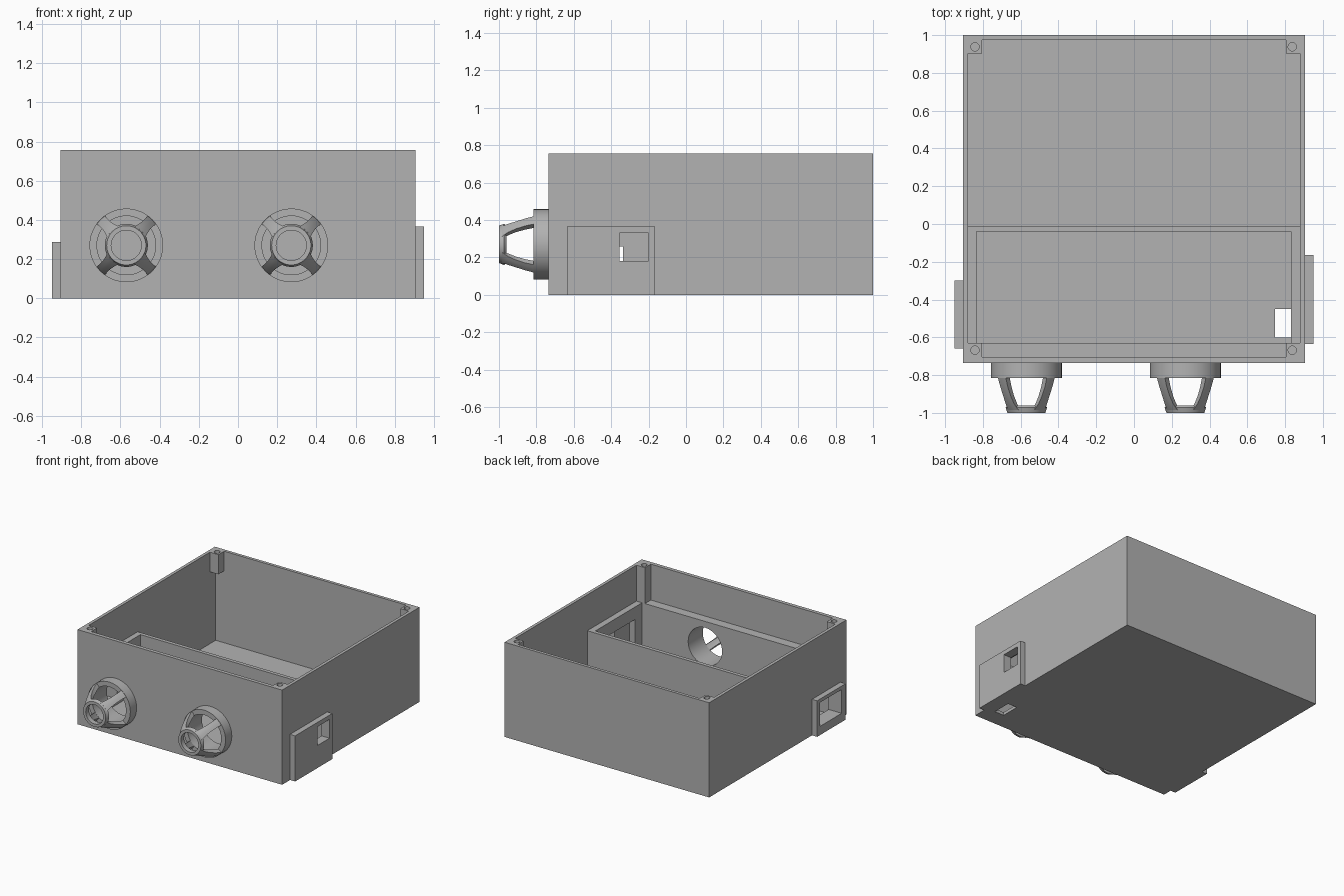
import bpy, bmesh, math
from mathutils import Vector, Matrix

if "Cube" in bpy.data.objects:
    bpy.data.objects.remove(bpy.data.objects["Cube"])

grey = bpy.data.materials.new("plain_grey")
grey.diffuse_color = (0.448, 0.448, 0.448, 1)
grey.use_nodes = True
grey.node_tree.nodes["Principled BSDF"].inputs["Base Color"].default_value = grey.diffuse_color


def make(name, bm):
    bmesh.ops.recalc_face_normals(bm, faces=bm.faces)
    mesh = bpy.data.meshes.new(name)
    bm.to_mesh(mesh)
    bm.free()
    mesh.materials.append(grey)
    ob = bpy.data.objects.new(name, mesh)
    bpy.context.collection.objects.link(ob)
    return ob


def box(name, x0, x1, y0, y1, z0, z1):
    bm = bmesh.new()
    size = Matrix.Diagonal((x1 - x0, y1 - y0, z1 - z0, 1))
    mid = Matrix.Translation(((x0 + x1) / 2, (y0 + y1) / 2, (z0 + z1) / 2))
    bmesh.ops.create_cube(bm, size=1, matrix=mid @ size)
    return make(name, bm)


def cylinder(name, center, r, depth, rot=Matrix()):
    bm = bmesh.new()
    bmesh.ops.create_cone(bm, cap_ends=True, segments=48, radius1=r, radius2=r,
                          depth=depth, matrix=Matrix.Translation(center) @ rot)
    return make(name, bm)


def cut(ob, cutter, keep=False):
    mod = ob.modifiers.new("cut", 'BOOLEAN')
    mod.operation, mod.solver, mod.object = 'DIFFERENCE', 'EXACT', cutter
    bpy.context.view_layer.objects.active = ob
    bpy.ops.object.modifier_apply(modifier=mod.name)
    if not keep:
        bpy.data.objects.remove(cutter)


def smooth(ob):
    bpy.ops.object.select_all(action='DESELECT')
    ob.select_set(True)
    bpy.context.view_layer.objects.active = ob
    bpy.ops.object.shade_smooth_by_angle(angle=math.radians(30))


def tube(name, x, z, profile, steps=48):
    """Closed (radius, y) profile swept around the y axis."""
    bm = bmesh.new()
    rings = []
    for i in range(steps):
        a = 2 * math.pi * i / steps
        rings.append([bm.verts.new((x + r * math.cos(a), y, z + r * math.sin(a)))
                      for r, y in profile])
    n = len(profile)
    for i in range(steps):
        p, q = rings[i], rings[(i + 1) % steps]
        for j in range(n):
            k = (j + 1) % n
            bm.faces.new((p[j], p[k], q[k], q[j]))
    ob = make(name, bm)
    smooth(ob)
    return ob


# Open case: back bay, front compartment, and upper space leaving corner posts
case = box("case", -.905, .905, -.735, 1, 0, .757)
cut(case, box("cutter", -.88, .88, -.01, .975, .025, .6))
cut(case, box("cutter", -.835, .83, -.63, -.04, .025, .6))
cut(case, box("cutter", -.805, .805, -.705, .975, .47, .9))
cut(case, box("cutter", -.88, .88, -.63, .902, .47, .9))

# Screw holes in the corner posts
for x in (-.842, .838):
    for y in (-.668, .938):
        cut(case, cylinder("cutter", (x, y, .70), .022, .3))

# Cable slot in the floor
cut(case, box("cutter", .747, .83, -.60, -.45, -.1, .1))
# Module pocket on the inside of the right wall
cut(case, box("cutter", .80, .88, -.54, -.12, .10, .37))

# Side plates with windows passing through the case wall
right_plate = box("right_plate", .90, .95, -.635, -.165, 0, .365)
left_plate = box("left_plate", -.95, -.90, -.66, -.30, 0, .288)
for plate, dims in ((right_plate, (.7, 1, -.355, -.20, .18, .33)),
                    (left_plate, (-1, -.7, -.61, -.337, .07, .26))):
    window = box("cutter", *dims)
    cut(case, window, keep=True)
    cut(plate, window)

# Two nozzle cages on the front
turn = Matrix.Rotation(math.pi / 2, 4, 'X')
CZ = .27
for side, cx in (("left", -.57), ("right", .272)):
    cut(case, cylinder("cutter", (cx, -.68, CZ), .15, .3, turn))
    tube(side + "_cage_collar", cx, CZ,
         [(.188, -.73), (.188, -.815), (.15, -.815), (.15, -.73)])
    tube(side + "_cage_tip", cx, CZ,
         [(.098, -.96), (.11, -.972), (.10, -1), (.077, -1), (.077, -.96)])
    # Curved tapering struts on the diagonals: (y, inner, outer, half width)
    stations = [(-.81, .152, .187, .030), (-.86, .136, .170, .028),
                (-.91, .116, .148, .028), (-.95, .096, .128, .032),
                (-.985, .080, .106, .040)]
    for i in range(4):
        a0 = math.pi / 4 + i * math.pi / 2
        bm = bmesh.new()
        rows = []
        for y, ri, ro, w in stations:
            row = []
            for r, signs in ((ri, (-1, -.33, .33, 1)), (ro, (1, .33, -.33, -1))):
                for s in signs:
                    a = a0 + s * w / ro
                    row.append(bm.verts.new((cx + r * math.cos(a), y,
                                             CZ + r * math.sin(a))))
            rows.append(row)
        for p, q in zip(rows, rows[1:]):
            for j in range(8):
                k = (j + 1) % 8
                bm.faces.new((p[j], p[k], q[k], q[j]))
        bm.faces.new(rows[0])
        bm.faces.new(rows[-1])
        smooth(make(f"{side}_cage_strut_{i + 1}", bm))

smooth(case)
